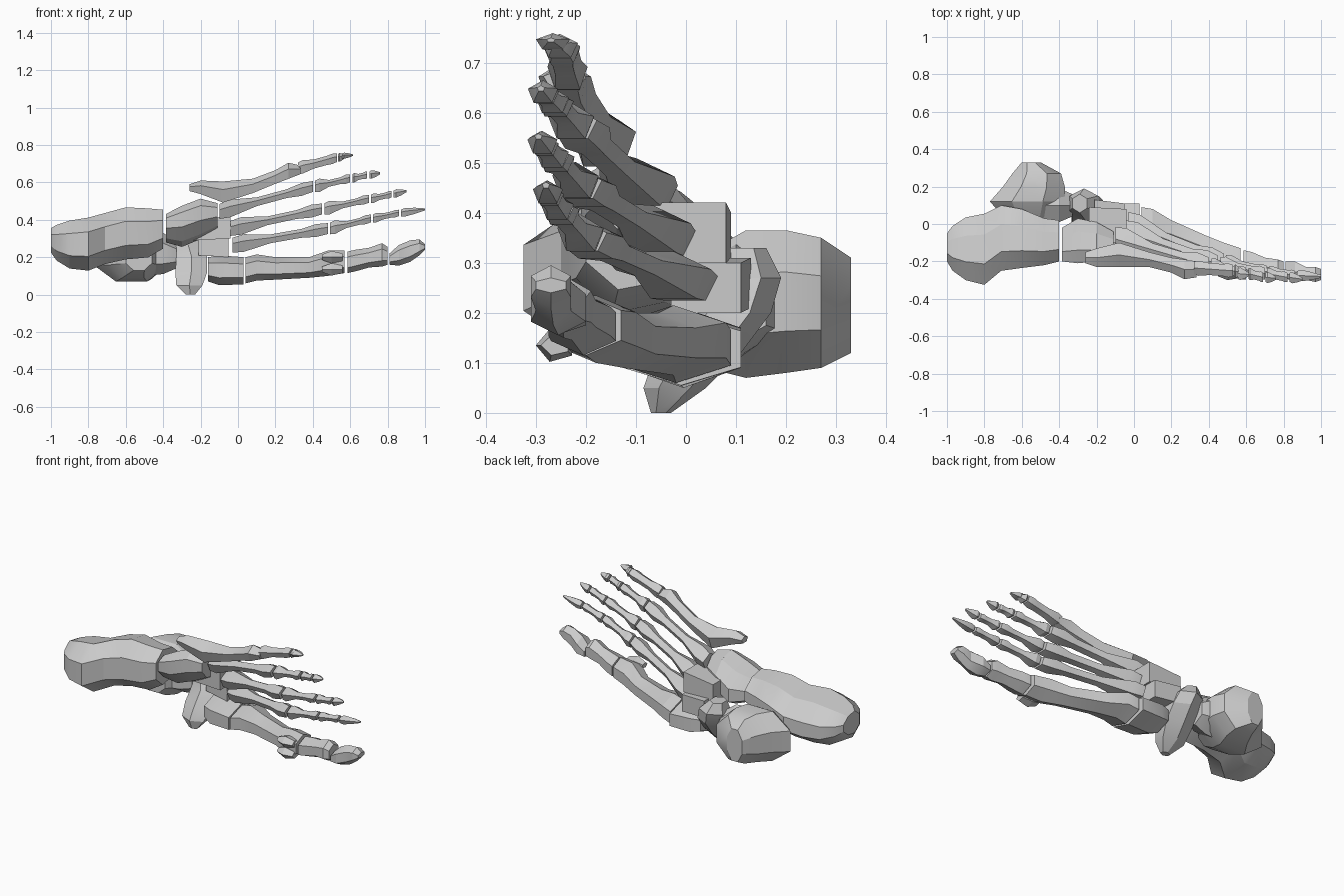
import bpy, bmesh, math

bone_mat = bpy.data.materials.new("bone_grey")
bone_mat.diffuse_color = (0.6, 0.6, 0.6, 1)


def loft(name, sections, axis="x", sides=6, turn=0.5, lean=0.0, taper=0.0):
    """Skin over box-fitted rings; each is (position, a0, a1, b0, b1) along the axis.
    Lean shears every ring (b drops as a grows); taper thins it as a grows."""
    order = {"x": (0, 1, 2), "y": (1, 0, 2), "z": (2, 0, 1)}[axis]
    unit = [(math.cos(math.tau * (i + turn) / sides), math.sin(math.tau * (i + turn) / sides))
            for i in range(sides)]
    ma, mb = max(abs(u[0]) for u in unit), max(abs(u[1]) for u in unit)
    bm = bmesh.new()
    rings = []
    for p, a0, a1, b0, b1 in sections:
        ring = []
        for u, v in unit:
            da = u / ma * (a1 - a0) / 2
            db = v / mb * (b1 - b0) / 2 * (1 - taper * u / ma)
            co = [0, 0, 0]
            co[order[0]] = p
            co[order[1]] = (a0 + a1) / 2 + da
            co[order[2]] = (b0 + b1) / 2 + db - lean * da
            ring.append(bm.verts.new(co))
        rings.append(ring)
    for r, s in zip(rings, rings[1:]):
        for i in range(sides):
            j = (i + 1) % sides
            bm.faces.new((r[i], r[j], s[j], s[i]))
    bm.faces.new(rings[0])
    bm.faces.new(rings[-1])
    bmesh.ops.recalc_face_normals(bm, faces=bm.faces)
    mesh = bpy.data.meshes.new(name)
    bm.to_mesh(mesh)
    bm.free()
    mesh.materials.append(bone_mat)
    ob = bpy.data.objects.new(name, mesh)
    bpy.context.collection.objects.link(ob)
    bpy.ops.object.select_all(action="DESELECT")
    ob.select_set(True)
    bpy.context.view_layer.objects.active = ob
    bpy.ops.object.shade_smooth_by_angle(angle=math.radians(25))
    return ob


def long_bone(name, start, end, base, waist, head):
    """Shaft from start to end, with (y, z) radii at base, waist and head."""
    rings = []
    for t, (ry, rz) in ((0, base), (0.12, base), (0.4, waist), (0.72, waist), (0.88, head), (1, head)):
        k = 0.85 if t in (0, 1) else 1
        x, y, z = (a + (b - a) * t for a, b in zip(start, end))
        rings.append((x, y - ry * k, y + ry * k, z - rz * k, z + rz * k))
    return loft(name, rings, sides=5, turn=0.25)


def toe_tip(name, start, end, ry, rz):
    """Small flared wedge that narrows to a point."""
    rings = []
    for t, k in ((0, 0.8), (0.2, 1), (0.6, 0.7), (1, 0.25)):
        x, y, z = (a + (b - a) * t for a, b in zip(start, end))
        rings.append((x, y - ry * k, y + ry * k, z - rz * k, z + rz * k))
    return loft(name, rings, sides=5, turn=0.25)


# Heel bone
loft("heel_bone", [
    (-1.0, -0.20, -0.05, 0.23, 0.35), (-0.97, -0.25, -0.01, 0.19, 0.365),
    (-0.90, -0.30, 0.035, 0.15, 0.385), (-0.80, -0.325, 0.055, 0.14, 0.40),
    (-0.71, -0.25, 0.10, 0.175, 0.425), (-0.60, -0.235, 0.08, 0.20, 0.455),
    (-0.48, -0.22, 0.03, 0.21, 0.45), (-0.40, -0.20, 0.02, 0.255, 0.445)], sides=8, taper=0.22)

# Ankle bone: dome and the rounded head in front of it
loft("ankle_dome", [
    (-0.03, -0.60, -0.46, 0.13, 0.26), (0.04, -0.70, -0.42, 0.09, 0.32),
    (0.12, -0.77, -0.37, 0.07, 0.365), (0.20, -0.70, -0.37, 0.08, 0.365),
    (0.27, -0.65, -0.39, 0.09, 0.35), (0.33, -0.60, -0.50, 0.12, 0.31)], axis="y", sides=8)
loft("ankle_head", [
    (-0.50, 0.0, 0.20, 0.10, 0.34), (-0.40, 0.01, 0.19, 0.11, 0.33),
    (-0.33, 0.04, 0.16, 0.14, 0.28)])

# Midfoot bones
loft("boat_bone", [
    (0.0, -0.28, -0.23, -0.07, -0.03), (0.05, -0.33, -0.19, -0.085, 0.04),
    (0.12, -0.335, -0.165, -0.06, 0.11), (0.20, -0.33, -0.165, 0.0, 0.17),
    (0.27, -0.345, -0.19, 0.03, 0.19), (0.33, -0.33, -0.25, 0.06, 0.16)], axis="z")
loft("cuboid_bone", [
    (-0.385, -0.20, -0.02, 0.29, 0.42), (-0.30, -0.21, 0.03, 0.27, 0.46),
    (-0.20, -0.20, 0.01, 0.31, 0.50), (-0.11, -0.18, -0.04, 0.36, 0.48)], sides=8, lean=0.3)
loft("inner_wedge", [
    (-0.16, -0.09, 0.09, 0.07, 0.20), (-0.10, -0.12, 0.11, 0.05, 0.21),
    (0.03, -0.13, 0.11, 0.055, 0.20)])
loft("middle_wedge", [
    (-0.21, 0.0, 0.13, 0.21, 0.31), (-0.05, -0.03, 0.11, 0.20, 0.30)], sides=4)
loft("outer_wedge", [
    (-0.24, -0.08, 0.09, 0.29, 0.40), (-0.04, -0.11, 0.08, 0.30, 0.42)], sides=4)

# First ray: thick metatarsal, two sesamoids, two phalanges
loft("metatarsal_1", [
    (0.04, -0.13, 0.09, 0.06, 0.20), (0.10, -0.13, 0.08, 0.075, 0.215),
    (0.20, -0.13, 0.02, 0.08, 0.20), (0.38, -0.19, -0.06, 0.09, 0.20),
    (0.48, -0.26, -0.10, 0.10, 0.235), (0.57, -0.27, -0.13, 0.115, 0.235)])
for i, z in enumerate((0.135, 0.20)):
    loft(f"sesamoid_{i + 1}", [
        (0.45, -0.28, -0.23, z - 0.015, z + 0.015), (0.50, -0.30, -0.22, z - 0.033, z + 0.033),
        (0.56, -0.29, -0.23, z - 0.02, z + 0.02)], sides=5)
loft("big_toe_base", [
    (0.585, -0.27, -0.14, 0.115, 0.23), (0.63, -0.275, -0.15, 0.125, 0.24),
    (0.70, -0.275, -0.18, 0.145, 0.25), (0.77, -0.30, -0.19, 0.15, 0.275),
    (0.80, -0.29, -0.20, 0.16, 0.255)])
loft("big_toe_tip", [
    (0.81, -0.29, -0.20, 0.16, 0.22), (0.86, -0.31, -0.20, 0.155, 0.265),
    (0.92, -0.30, -0.23, 0.175, 0.29), (0.97, -0.31, -0.23, 0.21, 0.295),
    (1.0, -0.30, -0.24, 0.24, 0.27)])

# Smaller rays: joint positions from metatarsal base to toe tip
rays = {
    2: [(-0.03, 0.0, 0.26), (0.48, -0.205, 0.35), (0.71, -0.255, 0.405), (0.86, -0.275, 0.435), (1.0, -0.28, 0.455)],
    3: [(-0.04, -0.045, 0.35), (0.45, -0.215, 0.455), (0.70, -0.265, 0.51), (0.82, -0.285, 0.535), (0.90, -0.295, 0.552)],
    4: [(-0.10, -0.08, 0.44), (0.40, -0.225, 0.575), (0.60, -0.265, 0.62), (0.69, -0.285, 0.638), (0.76, -0.29, 0.648)],
}
for n, j in rays.items():
    starts = [(p[0] + 0.012, p[1], p[2]) for p in j]
    long_bone(f"metatarsal_{n}", j[0], j[1], (0.075, 0.052), (0.035, 0.026), (0.055, 0.038))
    long_bone(f"toe_{n}_base", starts[1], j[2], (0.046, 0.04), (0.026, 0.02), (0.036, 0.027))
    long_bone(f"toe_{n}_middle", starts[2], j[3], (0.033, 0.028), (0.024, 0.018), (0.028, 0.022))
    toe_tip(f"toe_{n}_tip", starts[3], j[4], 0.03, 0.025)

# Fifth ray: flared metatarsal and short toe
loft("metatarsal_5", [
    (-0.26, -0.21, -0.15, 0.55, 0.59), (-0.20, -0.23, -0.13, 0.53, 0.61),
    (-0.08, -0.23, -0.10, 0.48, 0.605), (0.08, -0.23, -0.15, 0.535, 0.62),
    (0.20, -0.26, -0.18, 0.585, 0.665), (0.27, -0.295, -0.19, 0.61, 0.705),
    (0.335, -0.285, -0.20, 0.64, 0.69)], sides=5, turn=0.25)
long_bone("toe_5_base", (0.32, -0.235, 0.672), (0.53, -0.25, 0.73), (0.04, 0.04), (0.032, 0.027), (0.037, 0.03))
toe_tip("toe_5_middle", (0.535, -0.25, 0.73), (0.575, -0.26, 0.737), 0.036, 0.026)
toe_tip("toe_5_tip", (0.555, -0.265, 0.74), (0.615, -0.27, 0.745), 0.034, 0.018)
